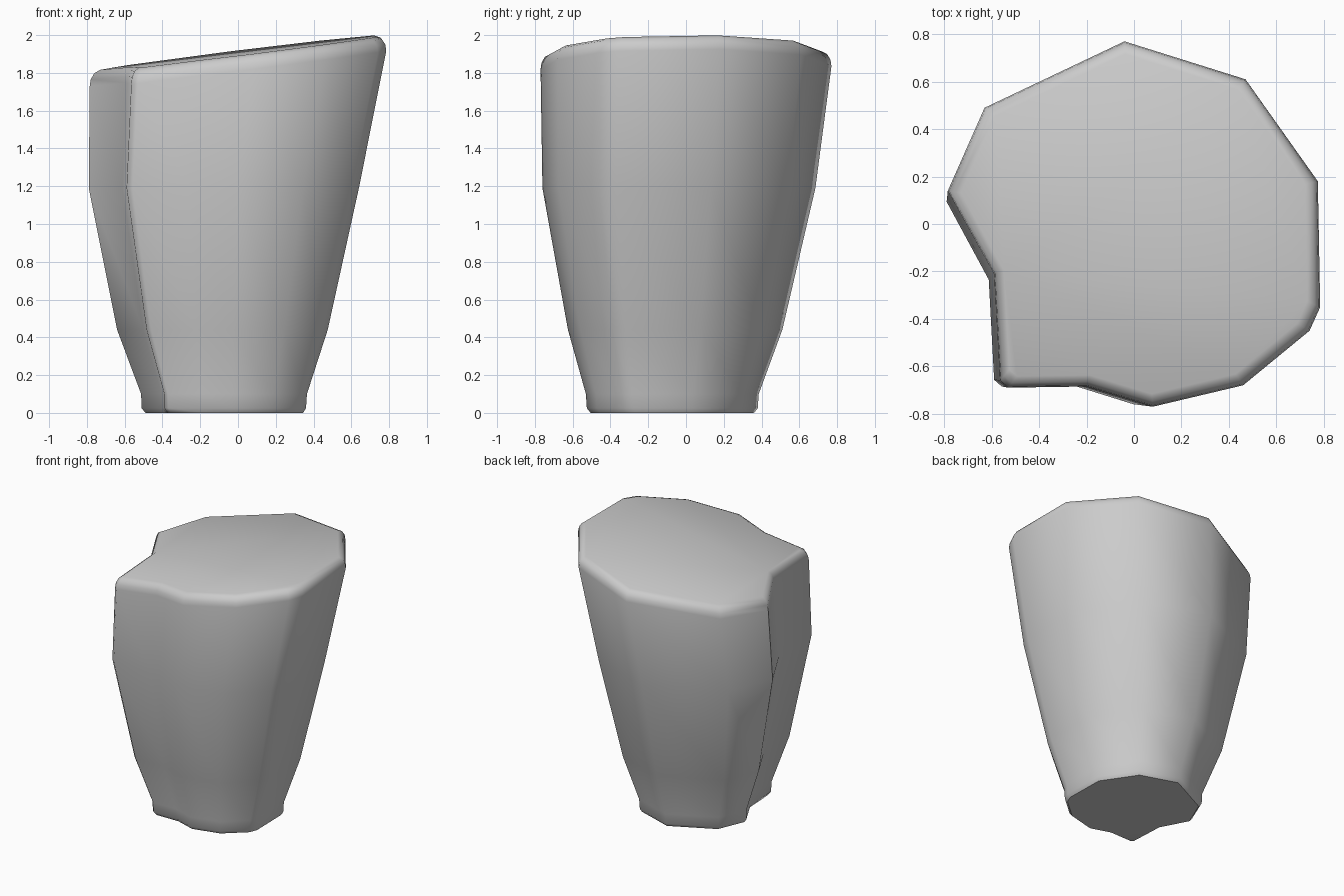
import bpy, bmesh
from math import radians

if "Cube" in bpy.data.objects:
    bpy.data.objects.remove(bpy.data.objects["Cube"])

# Notched polygon outline, seen from above
OUTLINE = [(-0.04, 0.77), (0.47, 0.61), (0.775, 0.18), (0.785, -0.35), (0.74, -0.45),
           (0.46, -0.68), (0.08, -0.77), (-0.20, -0.685), (-0.53, -0.69), (-0.565, -0.66),
           (-0.59, -0.21), (-0.785, 0.14), (-0.63, 0.49)]

# Body levels: height, x min, x max, y min, y max
LEVELS = [(0.0, -0.49, 0.345, -0.505, 0.36),
          (0.025, -0.51, 0.36, -0.525, 0.38),
          (0.10, -0.513, 0.365, -0.53, 0.385),
          (0.44, -0.64, 0.475, -0.625, 0.51),
          (1.19, -0.79, 0.64, -0.76, 0.685)]

# Rounded rim: drop below the sloping top, scale of the outline
RIM = [(0.08, 1.0), (0.045, 0.993), (0.015, 0.97), (0.0, 0.93)]


def top_height(x, y):
    return 1.905 + 0.125 * x + 0.02 * y


def fit(v, half, lo, hi):
    return (lo + hi) / 2 + v / half * (hi - lo) / 2


bm = bmesh.new()
rings = []
for z, x0, x1, y0, y1 in LEVELS:
    rings.append([bm.verts.new((fit(x, 0.785, x0, x1), fit(y, 0.77, y0, y1), z))
                  for x, y in OUTLINE])
for drop, s in RIM:
    rings.append([bm.verts.new((x * s, y * s, top_height(x * s, y * s) - drop))
                  for x, y in OUTLINE])

# Sides and caps
n = len(OUTLINE)
for a, b in zip(rings, rings[1:]):
    for i in range(n):
        j = (i + 1) % n
        bm.faces.new((a[i], a[j], b[j], b[i]))
bm.faces.new(rings[0])
bm.faces.new(rings[-1])
bmesh.ops.recalc_face_normals(bm, faces=bm.faces)

mesh = bpy.data.meshes.new("rock_pillar")
bm.to_mesh(mesh)
bm.free()
rock = bpy.data.objects.new("rock_pillar", mesh)
bpy.context.collection.objects.link(rock)
bpy.context.view_layer.objects.active = rock
rock.select_set(True)
bpy.ops.object.shade_smooth_by_angle(angle=radians(50))
